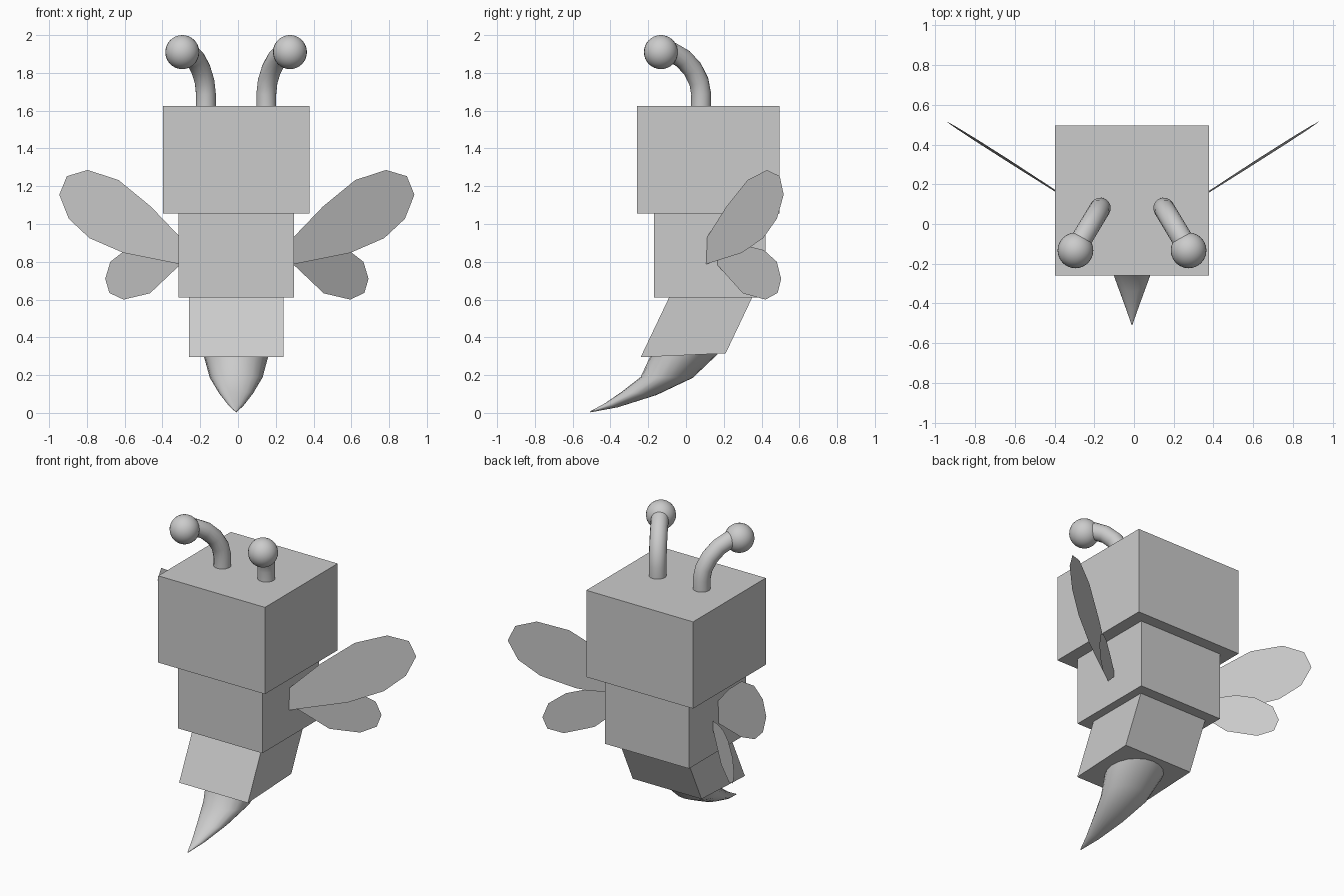
import bpy, bmesh, math
from mathutils import Vector

if "Cube" in bpy.data.objects:
    bpy.data.objects.remove(bpy.data.objects["Cube"])

CX = -0.01  # symmetry axis of the body


def make_object(name, verts, faces, smooth=False):
    mesh = bpy.data.meshes.new(name)
    mesh.from_pydata(verts, [], faces)
    bm = bmesh.new()
    bm.from_mesh(mesh)
    bmesh.ops.recalc_face_normals(bm, faces=bm.faces)
    bm.to_mesh(mesh)
    bm.free()
    obj = bpy.data.objects.new(name, mesh)
    bpy.context.collection.objects.link(obj)
    if smooth:
        bpy.ops.object.select_all(action='DESELECT')
        obj.select_set(True)
        bpy.context.view_layer.objects.active = obj
        bpy.ops.object.shade_smooth_by_angle(angle=math.radians(40))
    return obj


def prism(name, half_width, side):
    """Extrude a (y, z) side profile across the body."""
    n = len(side)
    verts = [(CX + s * half_width, y, z) for s in (-1, 1) for y, z in side]
    faces = [tuple(range(n)), tuple(range(n, 2 * n))]
    faces += [(i, (i + 1) % n, n + (i + 1) % n, n + i) for i in range(n)]
    return make_object(name, verts, faces)


def loft(name, rings):
    """Join rings of equal size into a closed tube."""
    n = len(rings[0])
    verts = [v for r in rings for v in r]
    faces = [(k * n + i, k * n + (i + 1) % n, (k + 1) * n + (i + 1) % n, (k + 1) * n + i)
             for k in range(len(rings) - 1) for i in range(n)]
    last = (len(rings) - 1) * n
    faces += [tuple(range(n)), tuple(range(last, last + n))]
    return make_object(name, verts, faces, True)


# Blocky body segments
prism("head", 0.388, [(-0.26, 1.055), (0.495, 1.055), (0.495, 1.625), (-0.26, 1.625)])
prism("thorax", 0.306, [(-0.17, 0.61), (0.42, 0.61), (0.42, 1.055), (-0.17, 1.055)])
prism("abdomen", 0.25, [(-0.09, 0.61), (0.35, 0.61), (0.21, 0.315), (-0.24, 0.295)])

# Curved stinger: front point, back point (y, z) and half width of each ring
sections = [((-0.19, 0.298), (0.17, 0.313), 0.172),
            ((-0.24, 0.19), (0.035, 0.185), 0.14),
            ((-0.34, 0.112), (-0.155, 0.095), 0.09),
            ((-0.43, 0.05), (-0.36, 0.03), 0.04),
            ((-0.51, 0.007), (-0.505, 0.003), 0.002)]
rings = []
for f, b, w in sections:
    ring = []
    for i in range(20):
        a = 2 * math.pi * i / 20
        t = (1 - math.cos(a)) / 2
        ring.append((CX + w * math.sin(a), f[0] + (b[0] - f[0]) * t, f[1] + (b[1] - f[1]) * t))
    rings.append(ring)
loft("stinger", rings)

# Flat wing outlines (x, z), clipped roots buried in the thorax
large = [(0.22, 0.79), (0.30, 0.787), (0.60, 0.847), (0.78, 0.925), (0.89, 1.028),
         (0.94, 1.155), (0.90, 1.253), (0.79, 1.286), (0.627, 1.233), (0.455, 1.092),
         (0.30, 0.93), (0.22, 0.84)]
small = [(0.22, 0.79), (0.305, 0.78), (0.46, 0.633), (0.60, 0.60), (0.675, 0.635),
         (0.697, 0.71), (0.67, 0.80), (0.59, 0.862), (0.505, 0.88), (0.40, 0.86),
         (0.22, 0.80)]

# Antenna path: (distance outward along lean, z)
path = [(0, 1.62), (0, 1.69), (0.012, 1.755), (0.045, 1.82), (0.095, 1.875),
        (0.155, 1.91), (0.21, 1.92)]

for side, label in ((-1, "left"), (1, "right")):
    # Wings sweep outward and back
    for name, outline, y0, slope, tilt in (("large_wing", large, 0.115, 0.62, 0.04),
                                           ("small_wing", small, 0.16, 0.855, 0.0)):
        verts = [(-0.006 + side * x, y0 + slope * (x - 0.295) + tilt * (z - 1.1), z)
                 for x, z in outline]
        make_object(f"{label}_{name}", verts, [tuple(range(len(verts)))])

    # Curved antenna stalk
    pts = [Vector((CX + side * (0.16 + 0.6 * d), 0.08 - d, z)) for d, z in path]
    across = Vector((1, side * 0.6, 0)).normalized()
    rings = []
    for k, p in enumerate(pts):
        tangent = (pts[min(k + 1, len(pts) - 1)] - pts[max(k - 1, 0)]).normalized()
        if k == 0:
            tangent = Vector((0, 0, 1))
        other = tangent.cross(across).normalized()
        rings.append([p + 0.053 * (math.cos(2 * math.pi * i / 16) * across
                                   + math.sin(2 * math.pi * i / 16) * other) for i in range(16)])
    loft(f"{label}_antenna", rings)

    # Antenna tip ball
    bpy.ops.mesh.primitive_uv_sphere_add(segments=24, ring_count=16, radius=0.09,
                                         location=(CX + side * 0.285, -0.133, 1.91))
    bpy.context.object.name = f"{label}_antenna_ball"
    bpy.ops.object.shade_smooth()
